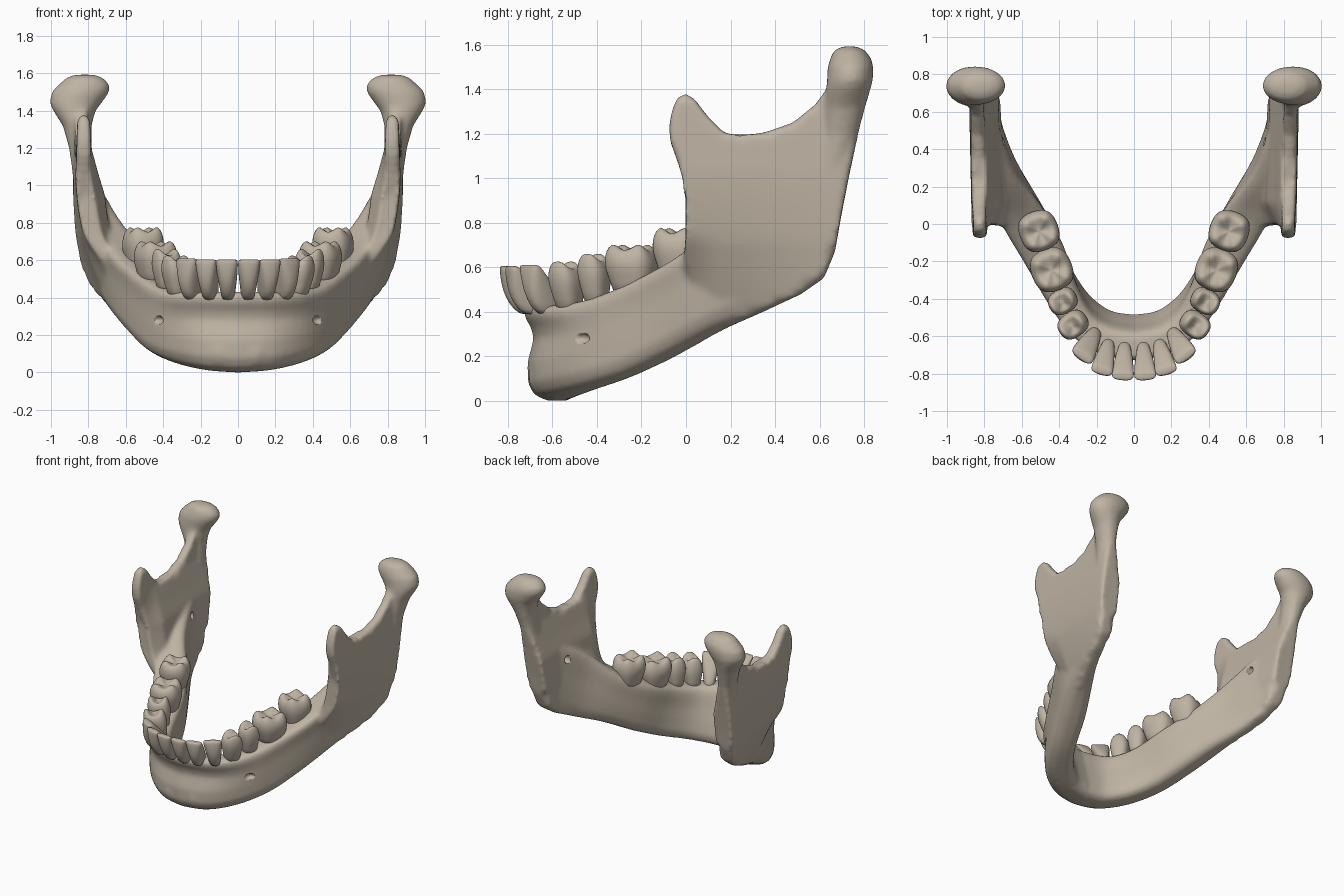
import bpy, bmesh, math
from mathutils import Vector, Matrix

if "Cube" in bpy.data.objects:
    bpy.data.objects.remove(bpy.data.objects["Cube"])

bone = bpy.data.materials.new("bone_beige")
bone.diffuse_color = (0.52, 0.455, 0.37, 1)
bone.use_nodes = True
bone.node_tree.nodes["Principled BSDF"].inputs["Base Color"].default_value = bone.diffuse_color


def finish(bm, name):
    bmesh.ops.recalc_face_normals(bm, faces=bm.faces)
    me = bpy.data.meshes.new(name)
    bm.to_mesh(me)
    bm.free()
    me.materials.append(bone)
    for p in me.polygons:
        p.use_smooth = True
    ob = bpy.data.objects.new(name, me)
    bpy.context.collection.objects.link(ob)
    return ob


def loft(bm, rings):
    """Skin closed rings of points and cap both ends."""
    vs = [[bm.verts.new(p) for p in r] for r in rings]
    n = len(vs[0])
    for a, b in zip(vs, vs[1:]):
        for i in range(n):
            j = (i + 1) % n
            bm.faces.new((a[i], a[j], b[j], b[i]))
    bm.faces.new(vs[0][::-1])
    bm.faces.new(vs[-1])


def spline(pts, steps):
    """Smooth curve through tuples of any length."""
    out = []
    for i in range(len(pts) - 1):
        p0, p1, p2, p3 = (pts[max(0, min(len(pts) - 1, i + k))] for k in (-1, 0, 1, 2))
        for s in range(steps):
            t = s / steps
            out.append(tuple(0.5 * (2 * b + (c - a) * t + (2 * a - 5 * b + 4 * c - d) * t * t
                                    + (3 * b - a - 3 * c + d) * t ** 3)
                             for a, b, c, d in zip(p0, p1, p2, p3)))
    return out + [pts[-1]]


def lerp(a, b, t):
    return a + (b - a) * t


def clamp(t):
    return max(0, min(1, t))


bm = bmesh.new()

# Jaw body: lower centre xyz, upper centre xyz, lower and upper half width, outward angle
stations = [
    (0.00, -0.580, 0.000, 0.00, -0.660, 0.43, 0.125, 0.080, 0),
    (0.16, -0.550, 0.012, 0.16, -0.630, 0.43, 0.122, 0.080, 17),
    (0.31, -0.430, 0.050, 0.28, -0.550, 0.43, 0.110, 0.080, 45),
    (0.43, -0.250, 0.110, 0.375, -0.400, 0.46, 0.102, 0.090, 60),
    (0.525, -0.050, 0.205, 0.475, -0.180, 0.55, 0.102, 0.118, 61),
    (0.62, 0.150, 0.315, 0.597, 0.025, 0.67, 0.092, 0.122, 62),
    (0.695, 0.350, 0.405, 0.71, 0.210, 0.84, 0.066, 0.095, 64),
    (0.742, 0.520, 0.500, 0.770, 0.430, 0.97, 0.048, 0.066, 74),
    (0.755, 0.600, 0.600, 0.800, 0.600, 1.00, 0.044, 0.050, 85),
]
# Height fraction, outer width, inner width of the section
section = [(0, .4, .4), (.06, .8, .75), (.18, 1, .95), (.4, .95, 1), (.65, .55, .98),
           (.76, .62, 1), (.87, .88, 1), (.96, .9, .9), (1, .55, .55)]


def body_ring(s, side):
    lo, up = Vector(s[0:3]), Vector(s[3:6])
    a = math.radians(s[8])
    n = Vector((math.sin(a), -math.cos(a), 0))
    back = clamp(s[8] / 60) ** 2 * .9
    ring = [lo.lerp(up, h) + n * lerp(s[6], s[7], h) * (lerp(o, 1, back) if .2 < h < .9 else o)
            for h, o, _ in section]
    ring += [lo.lerp(up, h) - n * lerp(s[6], s[7], h) * i for h, _, i in reversed(section)]
    return [(p.x * side, p.y, p.z) for p in ring]


fine = spline(stations, 4)
loft(bm, [body_ring(s, -1) for s in fine[:0:-1]] + [body_ring(s, 1) for s in fine])

# Ramus outline in y, z, with the coronoid point and the notch behind it
outline = [(.0, .50), (-.01, .63), (0, .75), (0, .95), (-.03, 1.05), (-.07, 1.16), (-.077, 1.23),
           (-.062, 1.31), (-.037, 1.365), (0, 1.38), (.04, 1.355), (.1, 1.275), (.17, 1.205),
           (.24, 1.185), (.35, 1.205), (.48, 1.25), (.58, 1.33), (.66, 1.44), (.78, 1.46),
           (.82, 1.40), (.79, 1.27), (.735, 1.02), (.695, .82), (.67, .67), (.62, .55),
           (.52, .48), (.35, .40), (.2, .335), (.1, .32)]


def ramus(side):
    r = bmesh.new()
    r.faces.new([r.verts.new((0, y, z)) for y, z in outline])
    bmesh.ops.triangulate(r, faces=r.faces[:])
    cuts = [(1, -.05 + .04 * k) for k in range(22)] + [(2, .34 + .04 * k) for k in range(28)]
    for axis, at in cuts:
        co, no = Vector(), Vector()
        co[axis], no[axis] = at, 1
        bmesh.ops.bisect_plane(r, geom=r.verts[:] + r.edges[:] + r.faces[:],
                               plane_co=co, plane_no=no)
    rim = {(round(v.co.y, 4), round(v.co.z, 4)) for v in r.verts if v.is_boundary}
    ext = bmesh.ops.extrude_face_region(r, geom=r.faces[:], use_keep_orig=True)
    outer = {g for g in ext["geom"] if isinstance(g, bmesh.types.BMVert)}
    for v in r.verts:
        y, z = v.co.y, v.co.z
        t = clamp((z - .33) / .72) ** .8
        mid = lerp(.575 + .27 * y, .825 + .02 * y, t * (2.2 - t) / 1.2 if t > .6 else t * 1.333)
        # Front foot sinks into the body
        mid -= .05 * (1 - clamp(y / .14)) * clamp((.75 - z) / .2)
        half = lerp(.045, .034, clamp((z - 1) / .35))
        # Inner face swells towards the body
        swell = .065 * clamp((1.22 - z) / .27) * clamp((z - .4) / .35) * clamp((y + .02) / .13)
        if (round(y, 4), round(z, 4)) in rim:
            half *= .55
            swell *= .6
        v.co.x = side * (mid + (half if v in outer else -half - swell))
    me = bpy.data.meshes.new("tmp")
    r.to_mesh(me)
    r.free()
    bm.from_mesh(me)
    bpy.data.meshes.remove(me)


# Condyle: height, centre x, centre y, radius x, radius y
condyle = [(.95, .820, .640, .05, .05), (1.2, .842, .695, .062, .08), (1.32, .860, .715, .078, .092),
           (1.40, .875, .73, .115, .1), (1.44, .868, .737, .14, .104), (1.50, .842, .74, .156, .104),
           (1.54, .822, .74, .136, .092), (1.575, .82, .735, .1, .07), (1.592, .82, .735, .055, .03)]

for side in (1, -1):
    ramus(side)
    loft(bm, [[(side * (x + rx * math.cos(k * math.pi / 10)), y + ry * math.sin(k * math.pi / 10), z)
               for k in range(20)] for z, x, y, rx, ry in condyle])
    # Chin swelling
    bmesh.ops.create_uvsphere(bm, u_segments=16, v_segments=10, radius=1, matrix=Matrix.Translation(
        (side * .08, -.615, .11)) @ Matrix.Diagonal((.11, .095, .1, 1)))

jaw = finish(bm, "jawbone")
rem = jaw.modifiers.new("fuse", 'REMESH')
rem.mode = 'VOXEL'
rem.voxel_size = 0.013
rem.use_smooth_shade = True
smo = jaw.modifiers.new("soften", 'SMOOTH')
smo.factor = 0.5
smo.iterations = 12

# Small nerve openings on the outside of the body and inside of the ramus
bm = bmesh.new()
for side in (1, -1):
    for pos, size in (((.435, -.475, .28), (.04, .045, .026)), ((.705, .44, .87), (.05, .025, .03))):
        bmesh.ops.create_uvsphere(bm, u_segments=12, v_segments=8, radius=1, matrix=Matrix.Translation(
            (side * pos[0], pos[1], pos[2])) @ Matrix.Diagonal((*size, 1)))
cutter = finish(bm, "opening_cutter")
cutter.hide_render = True
cutter.display_type = 'WIRE'
cut = jaw.modifiers.new("openings", 'BOOLEAN')
cut.operation = 'DIFFERENCE'
cut.object = cutter

# Teeth: base xyz, top xyz, outward angle, width along the arch, depth across it
teeth = {
    "central_incisor": (.052, -.680, .38, .060, -.815, .605, 4, .118, .155),
    "lateral_incisor": (.145, -.665, .38, .172, -.785, .605, 16, .118, .155),
    "canine": (.230, -.605, .38, .275, -.705, .61, 36, .13, .16),
    "front_premolar": (.310, -.520, .39, .335, -.548, .62, 55, .14, .165),
    "rear_premolar": (.370, -.400, .42, .387, -.420, .655, 62, .135, .16),
    "front_molar": (.440, -.235, .46, .440, -.250, .70, 68, .235, .225),
    "rear_molar": (.515, -.030, .53, .505, -.042, .775, 70, .22, .215),
}
# Height fraction, width scale, depth scale, cusp height
blade = [(0, .55, .9, 0), (.25, .68, 1.08, 0), (.5, .86, 1, 0), (.8, 1, .62, 0), (.97, 1.02, .34, 0),
         (1, .9, .2, 0)]
crown = [(0, .72, .72, 0), (.3, .82, .84, 0), (.55, 1.02, 1.02, 0), (.78, 1, 1, .01), (.93, .84, .82, .018),
         (.97, .66, .64, .02), (.89, .36, .34, .01), (.85, .1, .1, 0)]


def tooth(name, d, side):
    lo, up = Vector(d[0:3]), Vector(d[3:6])
    a = math.radians(d[6])
    n, u = Vector((math.sin(a), -math.cos(a), 0)), Vector((math.cos(a), math.sin(a), 0))
    molar = "molar" in name
    cusps = 4 if name.endswith("_molar") else 2
    rings = []
    for h, w, dp, c in (crown if molar else blade):
        ring = []
        for k in range(16):
            q = k * math.pi / 8
            cx, cy = (math.copysign(abs(f) ** 0.75, f) for f in (math.cos(q), math.sin(q)))
            p = lo.lerp(up, h) + u * cx * w * d[7] / 2 + n * cy * dp * d[8] / 2
            p.z -= c * math.cos(cusps * q)
            ring.append((p.x * side, p.y, p.z))
        rings.append(ring)
    b = bmesh.new()
    loft(b, rings)
    ob = finish(b, name + ("_left" if side > 0 else "_right"))
    sub = ob.modifiers.new("round", 'SUBSURF')
    sub.levels = sub.render_levels = 1


for name, d in teeth.items():
    for side in (1, -1):
        tooth(name, d, side)
